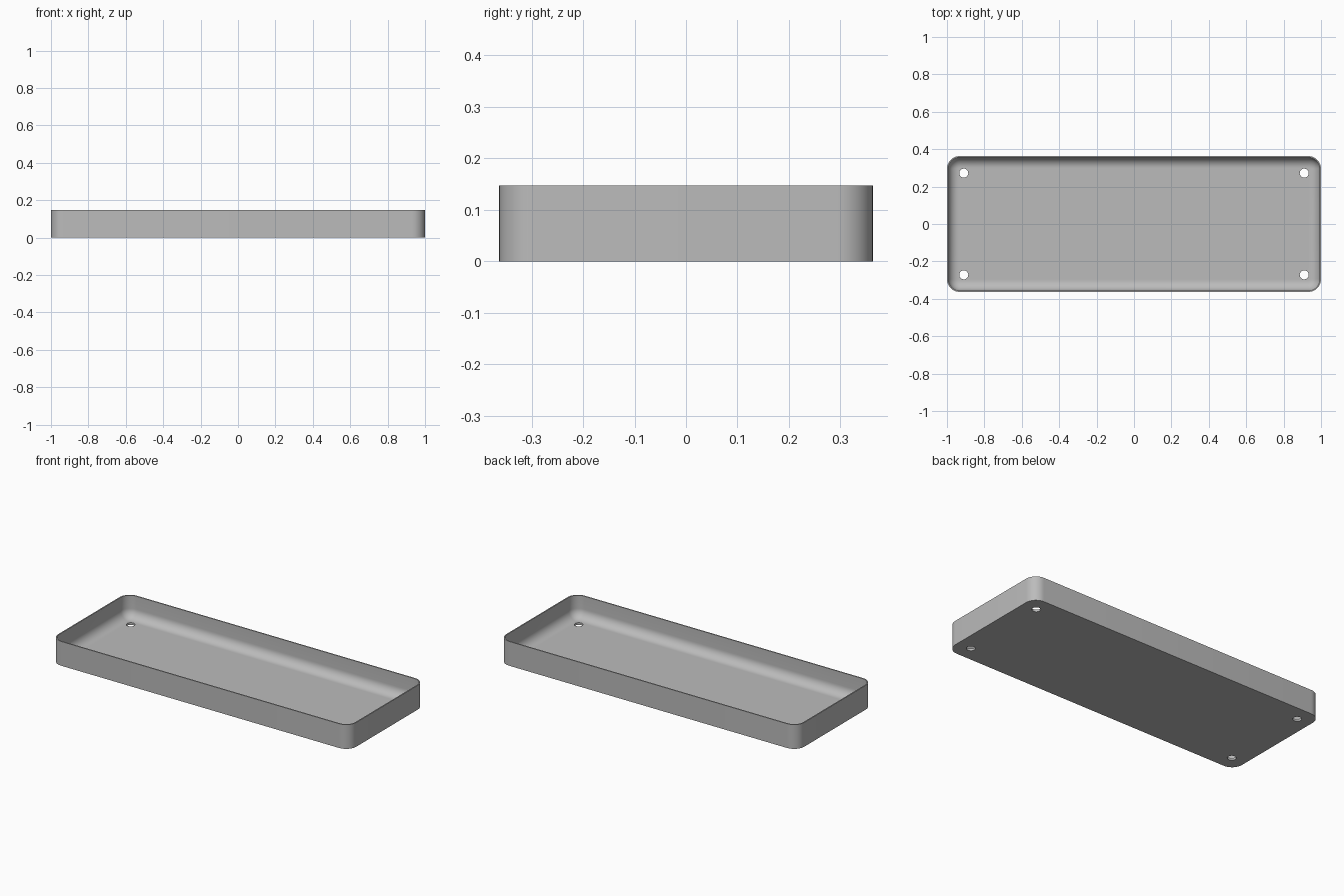
import bpy, bmesh, math

if "Cube" in bpy.data.objects:
    bpy.data.objects.remove(bpy.data.objects["Cube"], do_unlink=True)

HALF_X, HALF_Y, HEIGHT = 1.0, 0.363, 0.147
CORNER, WALL, FLOOR, FILLET = 0.068, 0.007, 0.013, 0.055
HOLE_X, HOLE_Y, HOLE_R = 0.91, 0.272, 0.024
STEPS = 10

grey = bpy.data.materials.new("light_grey")
grey.use_nodes = True
colour = (0.5, 0.5, 0.5, 1)
grey.diffuse_color = colour
grey.node_tree.nodes["Principled BSDF"].inputs["Base Color"].default_value = colour


def rounded_ring(bm, inset, z):
    """Rounded rectangle of vertices, moved in from the outer wall."""
    radius = CORNER - inset
    ring = []
    for quarter, (sx, sy) in enumerate([(1, 1), (-1, 1), (-1, -1), (1, -1)]):
        for i in range(STEPS + 1):
            a = math.pi / 2 * (quarter + i / STEPS)
            ring.append(bm.verts.new((sx * (HALF_X - CORNER) + radius * math.cos(a),
                                      sy * (HALF_Y - CORNER) + radius * math.sin(a), z)))
    return ring


# Tray section: outer wall, rim, inner wall, then the fillet down to the floor
section = [(0, 0), (0, HEIGHT), (WALL, HEIGHT)]
for i in range(STEPS + 1):
    a = math.pi / 2 * i / STEPS
    section.append((WALL + FILLET * (1 - math.cos(a)),
                    FLOOR + FILLET * (1 - math.sin(a))))

bm = bmesh.new()
rings = [rounded_ring(bm, inset, z) for inset, z in section]
for low, high in zip(rings, rings[1:]):
    for i in range(len(low)):
        j = (i + 1) % len(low)
        bm.faces.new((low[i], low[j], high[j], high[i]))
bm.faces.new(rings[0][::-1])
bm.faces.new(rings[-1])
bmesh.ops.recalc_face_normals(bm, faces=bm.faces)
mesh = bpy.data.meshes.new("tray")
bm.to_mesh(mesh)
bm.free()
mesh.materials.append(grey)
tray = bpy.data.objects.new("tray", mesh)
bpy.context.collection.objects.link(tray)

# Four screw holes through the floor
cutters = []
for sx in (-1, 1):
    for sy in (-1, 1):
        bpy.ops.mesh.primitive_cylinder_add(vertices=32, radius=HOLE_R, depth=0.1,
                                            location=(sx * HOLE_X, sy * HOLE_Y, 0))
        cutter = bpy.context.object
        cutter.name = "hole_cutter"
        cutter.hide_render = True
        cutter.data.materials.append(grey)
        cutters.append(cutter)
        cut = tray.modifiers.new("screw_hole", "BOOLEAN")
        cut.operation = "DIFFERENCE"
        cut.solver = "EXACT"
        cut.object = cutter

bpy.ops.object.select_all(action="DESELECT")
tray.select_set(True)
bpy.context.view_layer.objects.active = tray
for cut in list(tray.modifiers):
    bpy.ops.object.modifier_apply(modifier=cut.name)
for cutter in cutters:
    bpy.data.objects.remove(cutter, do_unlink=True)
bpy.ops.object.shade_smooth_by_angle(angle=math.radians(35))
